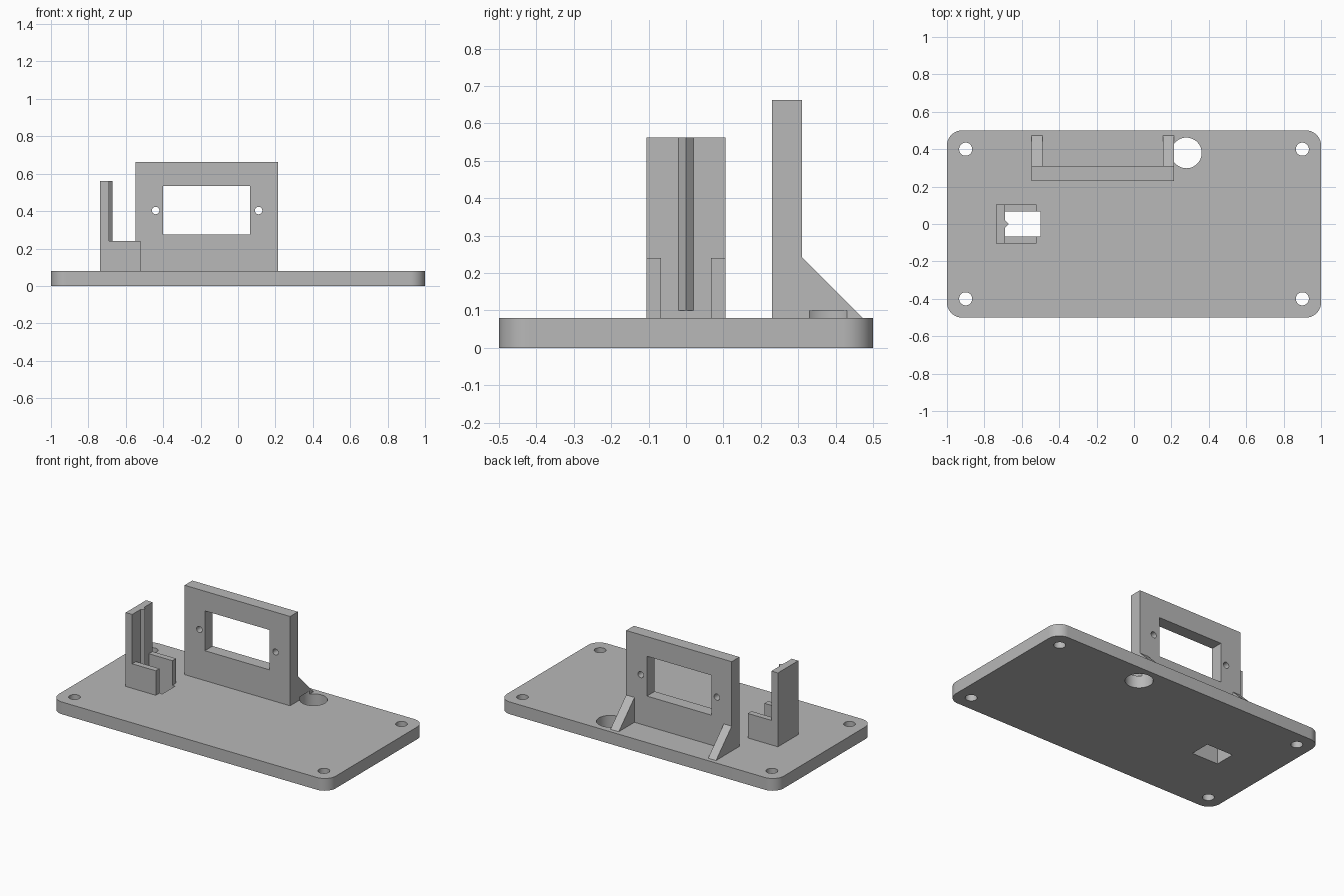
import bpy, bmesh, math
from mathutils import Matrix, Vector

if "Cube" in bpy.data.objects:
    bpy.data.objects.remove(bpy.data.objects["Cube"], do_unlink=True)

grey = bpy.data.materials.new("plain grey")
grey.use_nodes = True
grey.diffuse_color = (0.48, 0.48, 0.48, 1)
grey.node_tree.nodes["Principled BSDF"].inputs["Base Color"].default_value = (0.48, 0.48, 0.48, 1)


def finish(name, bm):
    bmesh.ops.recalc_face_normals(bm, faces=bm.faces)
    mesh = bpy.data.meshes.new(name)
    bm.to_mesh(mesh)
    bm.free()
    mesh.materials.append(grey)
    obj = bpy.data.objects.new(name, mesh)
    bpy.context.collection.objects.link(obj)
    return obj


def box(name, x, y, z):
    bm = bmesh.new()
    size = Matrix.Diagonal((x[1] - x[0], y[1] - y[0], z[1] - z[0], 1))
    middle = Matrix.Translation((sum(x) / 2, sum(y) / 2, sum(z) / 2))
    bmesh.ops.create_cube(bm, size=1, matrix=middle @ size)
    return finish(name, bm)


def cylinder(name, centre, radius, length, along_y=False):
    bm = bmesh.new()
    turn = Matrix.Rotation(math.pi / 2 if along_y else 0, 4, "X")
    bmesh.ops.create_cone(bm, cap_ends=True, segments=48, radius1=radius, radius2=radius,
                          depth=length, matrix=Matrix.Translation(centre) @ turn)
    return finish(name, bm)


def prism(name, points, direction):
    bm = bmesh.new()
    face = bm.faces.new([bm.verts.new(p) for p in points])
    new = bmesh.ops.extrude_face_region(bm, geom=[face])["geom"]
    bmesh.ops.translate(bm, vec=Vector(direction),
                        verts=[v for v in new if isinstance(v, bmesh.types.BMVert)])
    return finish(name, bm)


def select(obj):
    bpy.ops.object.select_all(action="DESELECT")
    obj.select_set(True)
    bpy.context.view_layer.objects.active = obj


def cut(obj, cutter):
    """Subtract the cutter from the part, then discard the cutter."""
    cutter.hide_render = True
    mod = obj.modifiers.new("cut", "BOOLEAN")
    mod.operation, mod.solver, mod.object = "DIFFERENCE", "EXACT", cutter
    select(obj)
    bpy.ops.object.modifier_apply(modifier=mod.name)
    bpy.data.objects.remove(cutter, do_unlink=True)


def cable_cutter():
    return cylinder("cable_cutter", (0.28, 0.38, 0.04), 0.082, 0.12)


# Base plate with rounded corners
TOP = 0.08
base = box("base_plate", (-1, 1), (-0.5, 0.5), (0, TOP))
bm = bmesh.new()
bm.from_mesh(base.data)
upright = [e for e in bm.edges if abs(e.verts[0].co.z - e.verts[1].co.z) > 0.01]
bmesh.ops.bevel(bm, geom=upright, offset=0.08, segments=10, profile=0.5, affect="EDGES")
bm.to_mesh(base.data)
bm.free()

# Mounting holes, cable hole and slot through the base
for sx in (-1, 1):
    for sy in (-1, 1):
        cut(base, cylinder("hole_cutter", (0.9 * sx, 0.4 * sy, 0.04), 0.035, 0.2))
cut(base, cable_cutter())
cut(base, box("slot_cutter", (-0.69, -0.5), (-0.067, 0.067), (-0.1, 0.1)))

# Upright panel with window and screw holes
panel = box("mount_panel", (-0.547, 0.215), (0.23, 0.31), (TOP, 0.663))
cut(panel, box("window_cutter", (-0.4, 0.065), (0.1, 0.4), (0.275, 0.535)))
for x in (-0.44, 0.11):
    cut(panel, cylinder("screw_cutter", (x, 0.27, 0.403), 0.02, 0.2, along_y=True))

# Sloping ribs behind the panel
ribs = []
for name, x0, x1 in (("right_rib", -0.547, -0.49), ("left_rib", 0.155, 0.215)):
    profile = [(x0, 0.31, TOP), (x0, 0.472, TOP), (x0, 0.31, 0.242)]
    ribs.append(prism(name, profile, (x1 - x0, 0, 0)))
cut(ribs[1], cable_cutter())

# Slotted holder: back wall, two low arms and a pointed ridge
box("holder_back", (-0.737, -0.69), (-0.105, 0.105), (TOP, 0.562))
for name, y in (("holder_front_arm", (-0.105, -0.067)), ("holder_rear_arm", (0.067, 0.105))):
    box(name, (-0.69, -0.52), y, (TOP, 0.24))
prism("holder_ridge", [(-0.69, -0.02, 0.1), (-0.67, 0, 0.1), (-0.69, 0.02, 0.1)], (0, 0, 0.462))

# Smooth the round surfaces only
for obj in (base, panel, ribs[1]):
    select(obj)
    bpy.ops.object.shade_smooth_by_angle(angle=math.radians(30))
